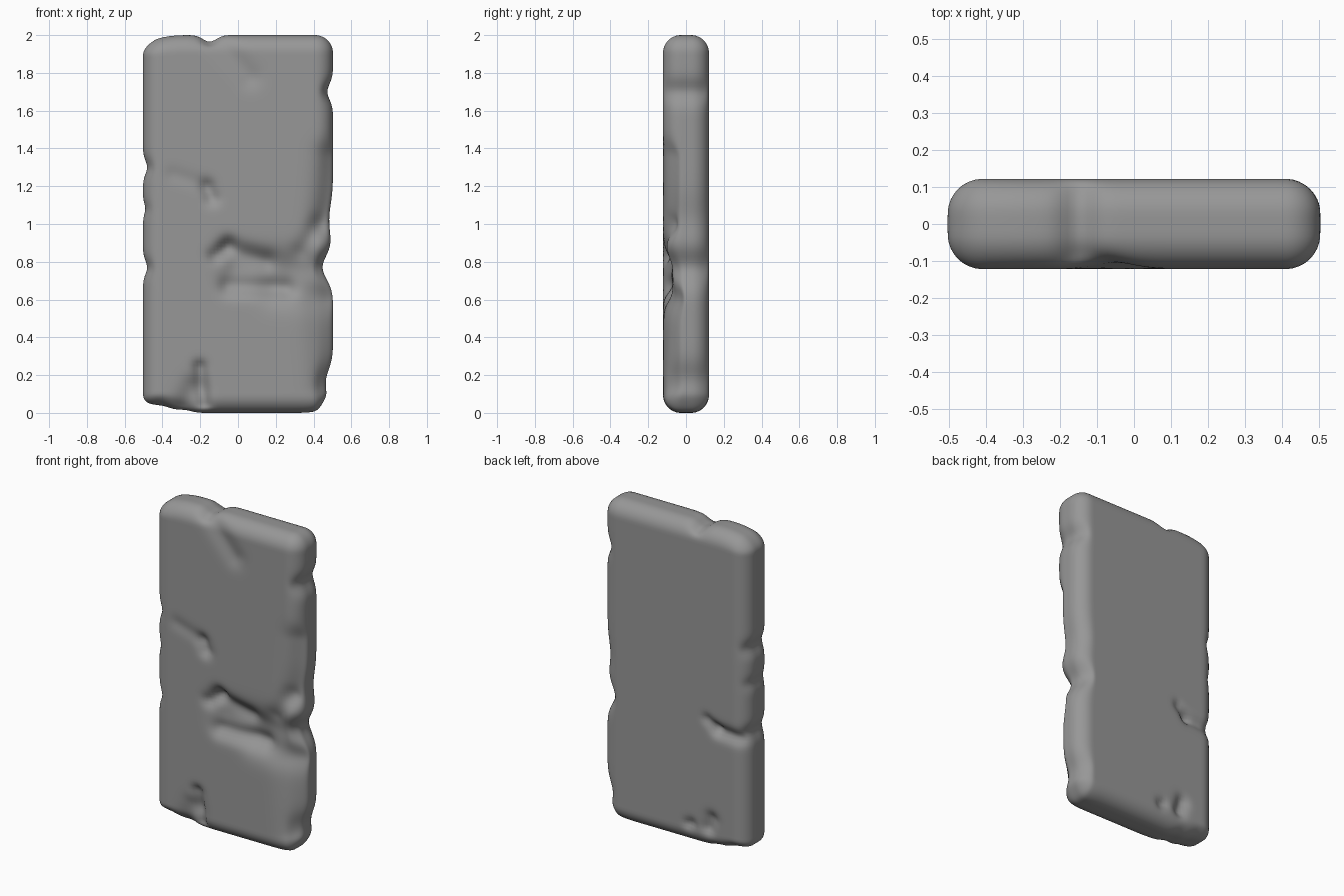
import bpy, bmesh, math
from mathutils import Vector
from mathutils.geometry import intersect_point_line

HALF = Vector((0.503, 0.122, 1.0))
R = 0.095
STEP = 0.018

# front grooves: x1, z1, x2, z2, width, depth
FRONT = [
    (-0.13, 2.00, 0.06, 1.78, 0.06, 0.018),   # diagonal crack at the top
    (-0.16, 1.19, -0.14, 1.14, 0.04, 0.03),   # small pit
    (-0.34, 1.26, -0.18, 1.21, 0.04, 0.008),
    (-0.12, 0.83, -0.05, 0.89, 0.04, 0.03),   # wide crack, upper lip
    (-0.05, 0.87, 0.15, 0.81, 0.05, 0.03),
    (0.00, 0.77, 0.50, 0.77, 0.09, 0.045),    # floor of the crack
    (-0.05, 0.67, 0.25, 0.66, 0.05, 0.035),   # wide crack, lower lip
    (0.20, 0.66, 0.50, 0.62, 0.09, 0.035),
    (0.34, 0.86, 0.44, 1.00, 0.05, 0.02),
    (0.47, 1.00, 0.50, 1.35, 0.08, 0.045),    # chipped right edge
    (0.46, 0.58, 0.50, 0.15, 0.10, 0.045),
    (-0.20, 0.24, -0.18, 0.05, 0.035, 0.035), # split at the bottom
    (-0.23, 0.13, -0.28, 0.03, 0.06, 0.03),
]
# back grooves, same layout
BACK = [
    (-0.50, 0.74, -0.30, 0.76, 0.04, 0.03),
    (-0.30, 0.76, -0.23, 0.81, 0.03, 0.02),
    (-0.26, 0.19, -0.24, 0.13, 0.04, 0.03),
    (-0.12, 0.13, -0.10, 0.12, 0.03, 0.02),
]
# notches through the outline: x, z, width, move x, move z
OUTLINE = [
    (-0.15, 2.00, 0.05, 0, -0.035), (-0.48, 1.98, 0.10, 0, -0.025),
    (0.50, 1.70, 0.06, -0.03, 0), (0.50, 1.02, 0.12, -0.02, 0),
    (0.50, 0.77, 0.09, -0.055, 0), (0.50, 0.17, 0.09, -0.035, 0),
    (0.50, 0.03, 0.09, -0.03, 0.02), (-0.50, 1.30, 0.05, 0.022, 0),
    (-0.50, 1.08, 0.04, 0.012, 0), (-0.50, 0.77, 0.05, 0.022, 0),
    (-0.42, 0.00, 0.09, 0, 0.04), (-0.28, 0.00, 0.05, 0, 0.012),
]


def dent(a, b, width, push):
    return Vector(a), Vector(b), width, Vector(push)


dents = []
for side, rows in ((-1, FRONT), (1, BACK)):
    y = side * HALF.y
    for x1, z1, x2, z2, w, d in rows:
        dents.append(dent((x1, y, z1), (x2, y, z2), w, (0, -side * d, 0)))
for x, z, w, dx, dz in OUTLINE:
    dents.append(dent((x, -0.12, z), (x, 0.12, z), w, (dx, 0, dz)))


def offset(p):
    total = Vector()
    for a, b, w, push in dents:
        if abs(p.z - (a.z + b.z) / 2) > abs(a.z - b.z) / 2 + 3 * w:
            continue
        q, t = intersect_point_line(p, a, b)
        q = a.lerp(b, min(max(t, 0), 1))
        total += push * math.exp(-((p - q).length / w) ** 2)
    return total


# finely gridded block
bm = bmesh.new()
bmesh.ops.create_cube(bm, size=2)
bmesh.ops.scale(bm, vec=HALF, verts=bm.verts)
for axis in range(3):
    n = round(2 * HALF[axis] / STEP)
    normal = Vector((0, 0, 0))
    normal[axis] = 1
    for i in range(1, n):
        co = normal * (HALF[axis] * (2 * i / n - 1))
        bmesh.ops.bisect_plane(bm, geom=bm.verts[:] + bm.edges[:] + bm.faces[:],
                               plane_co=co, plane_no=normal, dist=1e-5)

# round the edges, then wear in the cracks and notches
for v in bm.verts:
    core = Vector([max(-h + R, min(h - R, c)) for c, h in zip(v.co, HALF)])
    p = core + (v.co - core).normalized() * R + Vector((0, 0, 1))
    v.co = p + offset(p)

for f in bm.faces:
    f.smooth = True
mesh = bpy.data.meshes.new("stone_slab")
bm.to_mesh(mesh)
bm.free()
slab = bpy.data.objects.new("stone_slab", mesh)
bpy.context.collection.objects.link(slab)

# dark grey stone
stone = bpy.data.materials.new("dark_stone")
stone.diffuse_color = (0.31, 0.31, 0.31, 1)
mesh.materials.append(stone)
